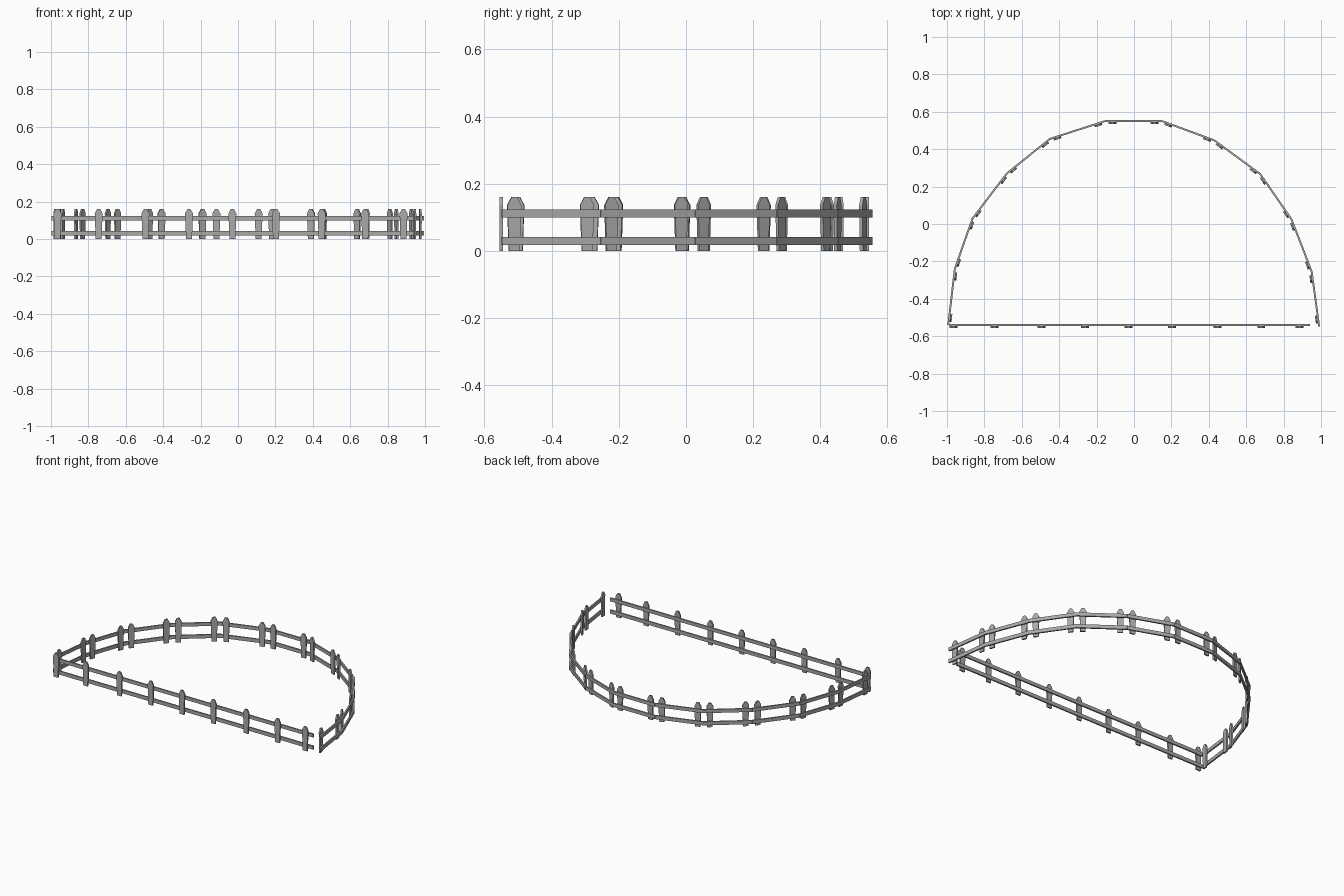
import bpy, bmesh, math
from mathutils import Vector, Matrix

cube = bpy.data.objects.get("Cube")
if cube:
    bpy.data.objects.remove(cube, do_unlink=True)

grey = bpy.data.materials.new("weathered grey")
grey.use_nodes = True
grey.diffuse_color = (0.4, 0.4, 0.4, 1)
grey.node_tree.nodes["Principled BSDF"].inputs["Base Color"].default_value = (0.4, 0.4, 0.4, 1)

THICK = 0.01
PICKET = [(-0.016, 0), (0.016, 0), (0.021, 0.137), (0.008, 0.161), (-0.008, 0.161), (-0.021, 0.137)]
RAILS = [(0.018, 0.042), (0.1, 0.123)]


def slab(bm, outline, y0, y1):
    """Extrude an x/z outline between two depths."""
    near = [bm.verts.new((x, y0, z)) for x, z in outline]
    far = [bm.verts.new((x, y1, z)) for x, z in outline]
    bm.faces.new(near)
    bm.faces.new(far[::-1])
    for i in range(len(near)):
        j = (i + 1) % len(near)
        bm.faces.new((near[j], near[i], far[i], far[j]))


def add_object(name, bm, matrix):
    bmesh.ops.recalc_face_normals(bm, faces=bm.faces)
    mesh = bpy.data.meshes.new(name)
    bm.to_mesh(mesh)
    bm.free()
    mesh.materials.append(grey)
    obj = bpy.data.objects.new(name, mesh)
    obj.matrix_world = matrix
    bpy.context.collection.objects.link(obj)


def fence(name, start, end, posts):
    """Two rails from start to end, with pickets on the right-hand side."""
    a, b = Vector(start), Vector(end)
    run = b - a
    matrix = Matrix.Translation((a.x, a.y, 0)) @ Matrix.Rotation(math.atan2(run.y, run.x), 4, 'Z')
    bm = bmesh.new()
    for z0, z1 in RAILS:
        slab(bm, [(0, z0), (run.length, z0), (run.length, z1), (0, z1)], -THICK / 2, THICK / 2)
    add_object(name + "_rails", bm, matrix)
    bm = bmesh.new()
    for p in posts:
        slab(bm, [(x + p * run.length, z) for x, z in PICKET], -THICK * 1.5, -THICK / 2)
    add_object(name + "_pickets", bm, matrix)


# Straight front run
x0, x1 = -0.99, 0.94
post_x = [-0.965, -0.745, -0.495, -0.262, -0.03, 0.203, 0.447, 0.68, 0.885]
fence("front_fence", (x0, -0.54), (x1, -0.54), [(x - x0) / (x1 - x0) for x in post_x])

# Curved back run made of equal straight panels
corners = [(-0.993, -0.54), (-0.958, -0.24), (-0.863, 0.03), (-0.68, 0.27), (-0.45, 0.455),
           (-0.155, 0.55), (0.15, 0.55), (0.43, 0.447), (0.675, 0.267), (0.842, 0.025),
           (0.95, -0.255), (0.99, -0.548)]
for i, (p, q) in enumerate(zip(corners, corners[1:])):
    fence(f"arc_panel_{i + 1}", p, q, (0.13, 0.87))
